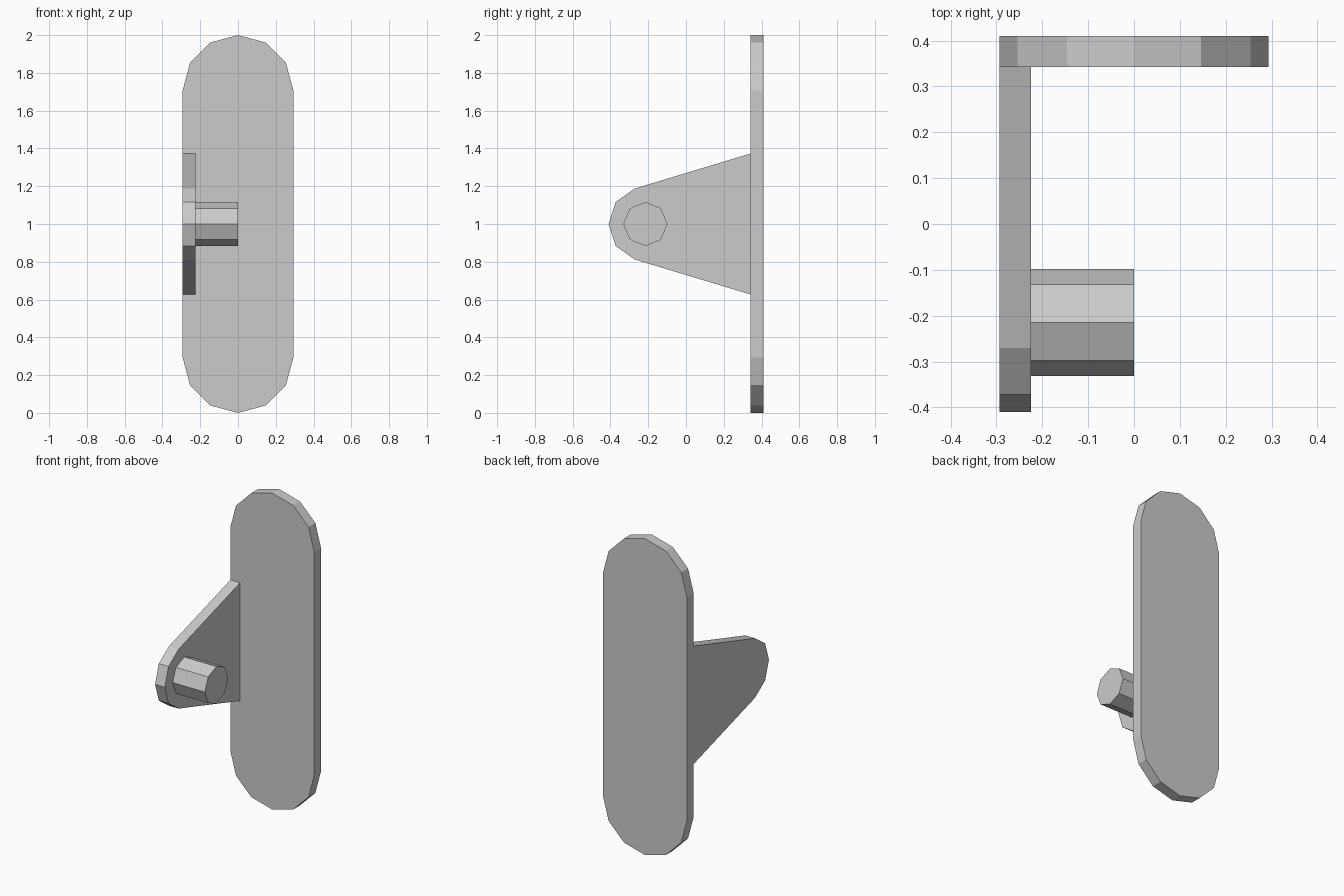
import bpy
import bmesh
from math import sin, cos, pi
from mathutils import Vector

if "Cube" in bpy.data.objects:
    bpy.data.objects.remove(bpy.data.objects["Cube"])


def extrude_profile(name, points, offset):
    """Make a flat-faced solid from a closed outline swept along offset."""
    bm = bmesh.new()
    face = bm.faces.new([bm.verts.new(p) for p in points])
    swept = bmesh.ops.extrude_face_region(bm, geom=[face], use_keep_orig=True)
    verts = [v for v in swept["geom"] if isinstance(v, bmesh.types.BMVert)]
    bmesh.ops.translate(bm, verts=verts, vec=Vector(offset))
    bmesh.ops.recalc_face_normals(bm, faces=bm.faces)
    mesh = bpy.data.meshes.new(name)
    bm.to_mesh(mesh)
    bm.free()
    obj = bpy.data.objects.new(name, mesh)
    bpy.context.collection.objects.link(obj)
    return obj


def arc(radius, start, end, steps):
    return [(radius * cos(start + (end - start) * i / steps),
             radius * sin(start + (end - start) * i / steps))
            for i in range(steps + 1)]


HALF_WIDTH = 0.293
BACK, PLATE_FRONT = 0.41, 0.342
INNER_X = -0.225
PEG_Y, PEG_Z, PEG_RADIUS = -0.215, 1.0, 0.117

# Upright plate with rounded ends
top = [(x, PLATE_FRONT, 2 - HALF_WIDTH + z) for x, z in arc(HALF_WIDTH, 0, pi, 6)]
bottom = [(x, PLATE_FRONT, HALF_WIDTH + z) for x, z in arc(HALF_WIDTH, pi, 2 * pi, 6)]
extrude_profile("back_plate", top + bottom, (0, BACK - PLATE_FRONT, 0))

# Tapered side arm, mirrored about its centre height
upper = [(PLATE_FRONT, 0.373), (-0.271, 0.188), (-0.372, 0.117)]
outline = upper + [(-0.41, 0)] + [(y, -z) for y, z in reversed(upper)]
extrude_profile("side_arm", [(-HALF_WIDTH, y, PEG_Z + z) for y, z in outline],
                (INNER_X + HALF_WIDTH, 0, 0))

# Eight-sided peg reaching to the centre line
ring = arc(PEG_RADIUS, 0, 2 * pi, 8)[:-1]
extrude_profile("peg", [(INNER_X, PEG_Y + y, PEG_Z + z) for y, z in ring],
                (-INNER_X, 0, 0))
